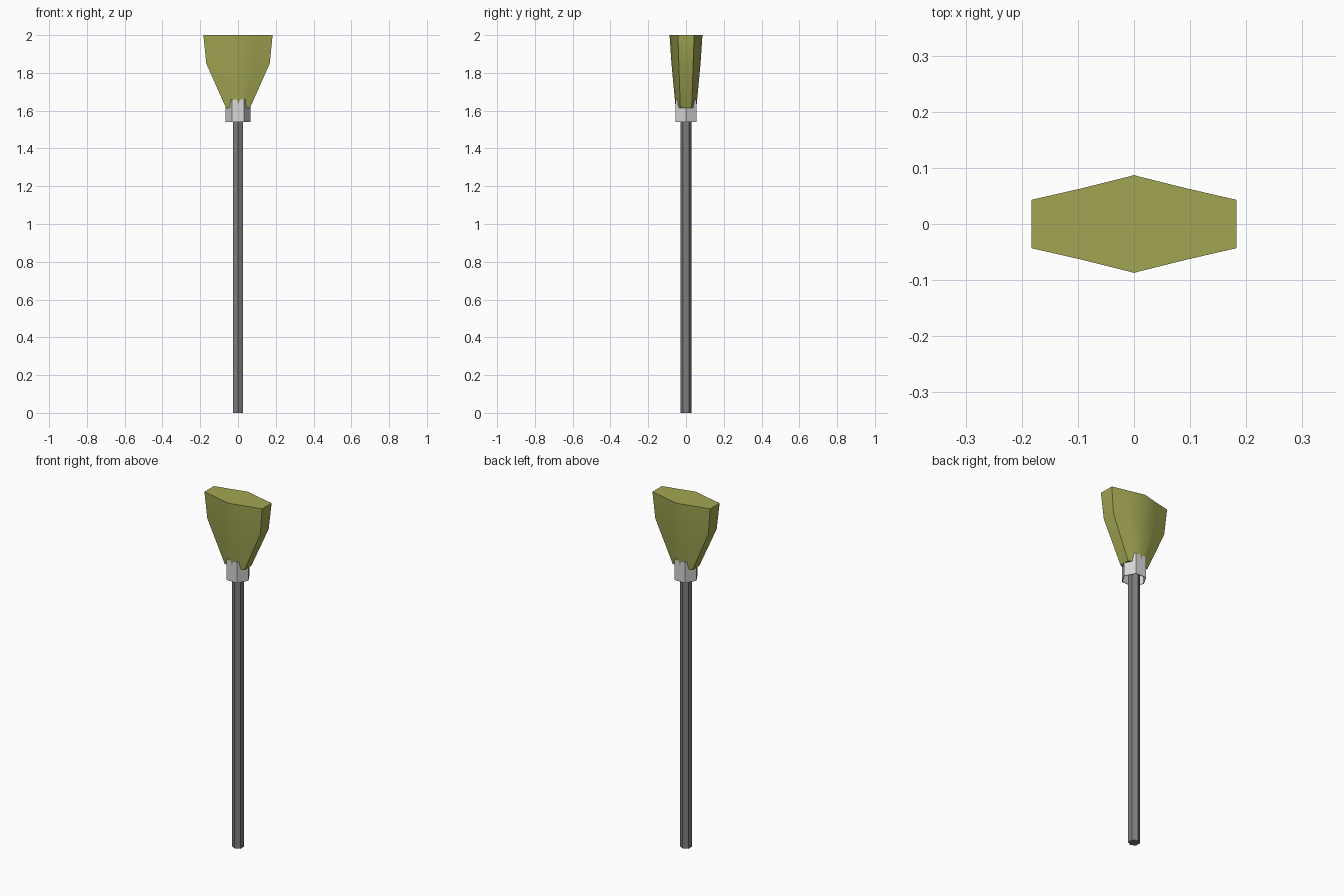
import bpy
import bmesh
import math

if "Cube" in bpy.data.objects:
    bpy.data.objects.remove(bpy.data.objects["Cube"])


def material(name, rgb):
    m = bpy.data.materials.new(name)
    m.diffuse_color = (*rgb, 1.0)
    m.use_nodes = True
    m.node_tree.nodes["Principled BSDF"].inputs["Base Color"].default_value = m.diffuse_color
    return m


def loft(name, rings, mat, cap_bottom=True, cap_top=True):
    """Skin a stack of rings that share the same point count."""
    bm = bmesh.new()
    loops = [[bm.verts.new(p) for p in ring] for ring in rings]
    n = len(loops[0])
    for a, b in zip(loops, loops[1:]):
        for i in range(n):
            j = (i + 1) % n
            bm.faces.new((a[i], a[j], b[j], b[i]))
    if cap_bottom:
        bm.faces.new(loops[0][::-1])
    if cap_top:
        bm.faces.new(loops[-1])
    mesh = bpy.data.meshes.new(name)
    bm.to_mesh(mesh)
    bm.free()
    mesh.materials.append(mat)
    obj = bpy.data.objects.new(name, mesh)
    bpy.context.collection.objects.link(obj)
    return obj


def hexagon(r, z, turn=0.0):
    return [(r * math.cos(turn + i * math.pi / 3),
             r * math.sin(turn + i * math.pi / 3), z) for i in range(6)]


def fan(z, half_x, y_end, y_mid, y_ridge):
    """Ten-sided bristle section, ridged in the middle of both long sides."""
    front = [(-half_x, -y_end), (-half_x / 2, -y_mid), (0, -y_ridge),
             (half_x / 2, -y_mid), (half_x, -y_end)]
    back = [(-x, -y) for x, y in front]
    return [(x, y, z) for x, y in front + back]


grey = material("handle grey", (0.21, 0.21, 0.21))
white = material("collar pale grey", (0.68, 0.68, 0.68))
straw = material("straw olive", (0.36, 0.38, 0.085))

# Six-sided handle running up into the bristles
loft("handle", [hexagon(0.03, 0.0, math.pi / 6),
                hexagon(0.03, 1.63, math.pi / 6)], grey)

# Hollow collar, open underneath, pierced by the bristles above
loft("collar", [hexagon(0.0615, 1.63), hexagon(0.0615, 1.54),
                hexagon(0.0655, 1.54), hexagon(0.0655, 1.66),
                hexagon(0.0615, 1.66)], white, False, False)

# Flared bristle head
head = loft("bristles", [fan(1.615, 0.064, 0.03, 0.042, 0.055),
                         fan(1.85, 0.168, 0.038, 0.059, 0.077),
                         fan(2.0, 0.183, 0.043, 0.064, 0.087)], straw)
bpy.ops.object.select_all(action='DESELECT')
head.select_set(True)
bpy.context.view_layer.objects.active = head
bpy.ops.object.shade_smooth_by_angle(angle=math.radians(35))
